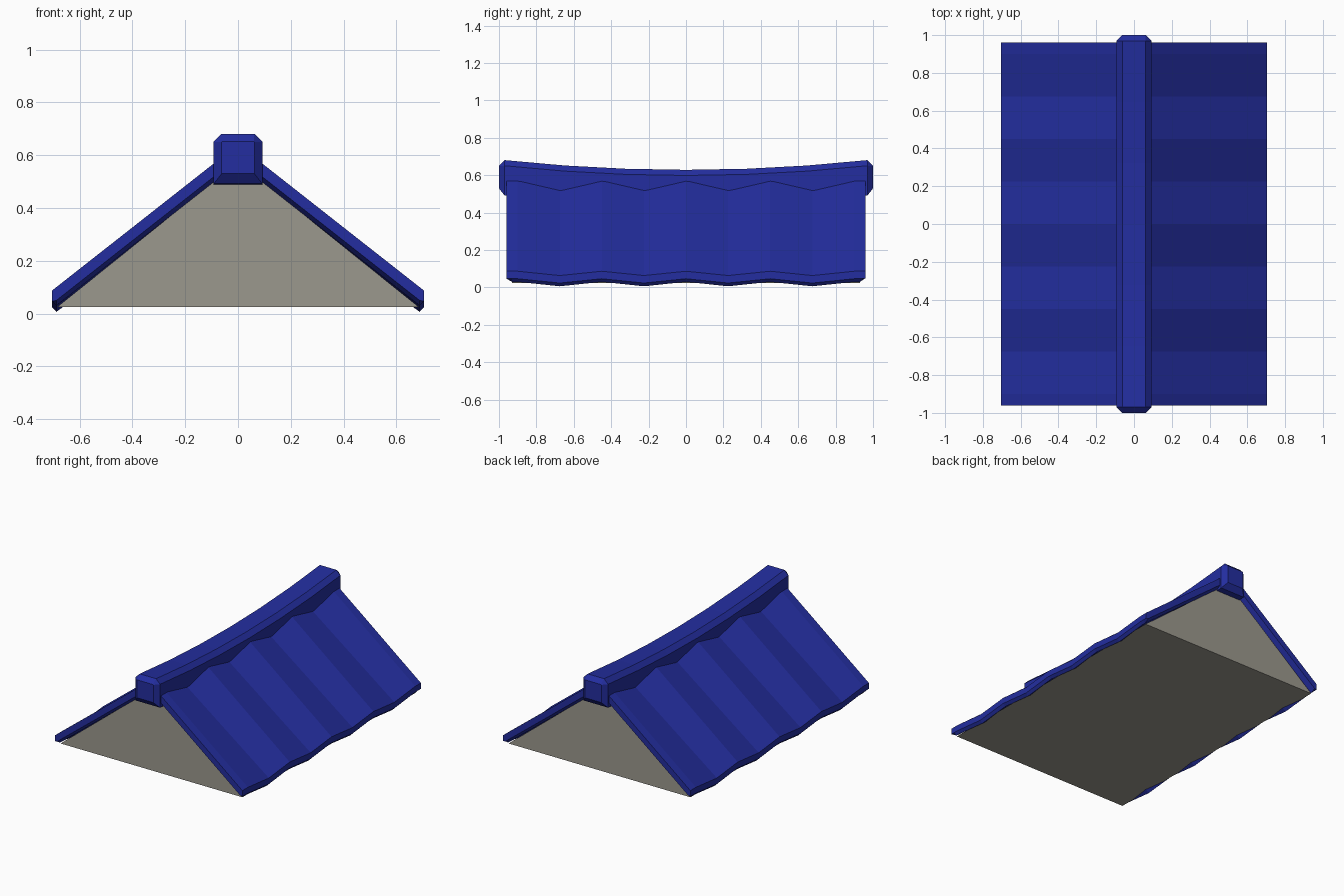
import bpy, bmesh

if "Cube" in bpy.data.objects:
    bpy.data.objects.remove(bpy.data.objects["Cube"])


def material(name, rgb):
    m = bpy.data.materials.new(name)
    m.diffuse_color = (*rgb, 1)
    m.use_nodes = True
    m.node_tree.nodes["Principled BSDF"].inputs["Base Color"].default_value = m.diffuse_color
    return m


BLUE = material("blue tile", (0.017, 0.027, 0.35))
GREY = material("warm grey plaster", (0.33, 0.315, 0.27))


def loft(name, loops, mat):
    """Skin a row of matching closed loops and cap both ends."""
    bm = bmesh.new()
    rows = [[bm.verts.new(p) for p in loop] for loop in loops]
    n = len(rows[0])
    for a, b in zip(rows, rows[1:]):
        for i in range(n):
            j = (i + 1) % n
            bm.faces.new((a[i], a[j], b[j], b[i]))
    bm.faces.new(rows[0])
    bm.faces.new(rows[-1])
    bmesh.ops.recalc_face_normals(bm, faces=bm.faces)
    me = bpy.data.meshes.new(name)
    bm.to_mesh(me)
    bm.free()
    me.materials.append(mat)
    ob = bpy.data.objects.new(name, me)
    bpy.context.collection.objects.link(ob)
    return ob


# Corrugated roof slopes: folds are deep at the ridge and shallow at the eaves
def top(x, dip):
    t = (x - 0.09) / 0.615
    return 0.57 - 0.483 * t - dip * (0.05 - 0.027 * t)


folds = [(-0.9 + 0.225 * i, i % 2) for i in range(9)]
stations = [(-0.96, 0), (-0.93, 0)] + folds + [(0.93, 0), (0.96, 0)]
for side, label in ((1, "right"), (-1, "left")):
    loops = []
    for y, dip in stations:
        thick = 0.05 if abs(y) > 0.95 else 0.07
        pts = [(0.04, top(0.04, dip)), (0.705, top(0.705, dip)),
               (0.705, top(0.705, dip) - 0.04),
               (0.688, top(0.688, dip) - thick),
               (0.04, top(0.04, dip) - thick)]
        loops.append([(side * x, y, z) for x, z in pts])
    loft("roof_slope_" + label, loops, BLUE)

# Gable block filling the space under the slopes
gable = [(-0.685, 0.025), (0, 0.025), (0.685, 0.025), (0, 0.575)]
loft("gable_block", [[(x, y, z) for x, z in gable] for y in (-0.93, 0.93)], GREY)


# Sagging ridge beam with chamfered ends and top edges
def ridge_loop(y, w, lo, hi, c):
    sag = 0.052 * (1 - min(1, abs(y) / 0.97) ** 2)
    pts = [(-w, lo), (w, lo), (w, hi - c), (w - c, hi), (c - w, hi), (-w, hi - c)]
    return [(x, y, z - sag) for x, z in pts]


ys = [-0.97 + 1.94 * i / 6 for i in range(7)]
ridge = [ridge_loop(-1, 0.062, 0.53, 0.652, 0.002)]
ridge += [ridge_loop(y, 0.092, 0.492, 0.681, 0.03) for y in ys]
ridge += [ridge_loop(1, 0.062, 0.53, 0.652, 0.002)]
loft("ridge_beam", ridge, BLUE)
